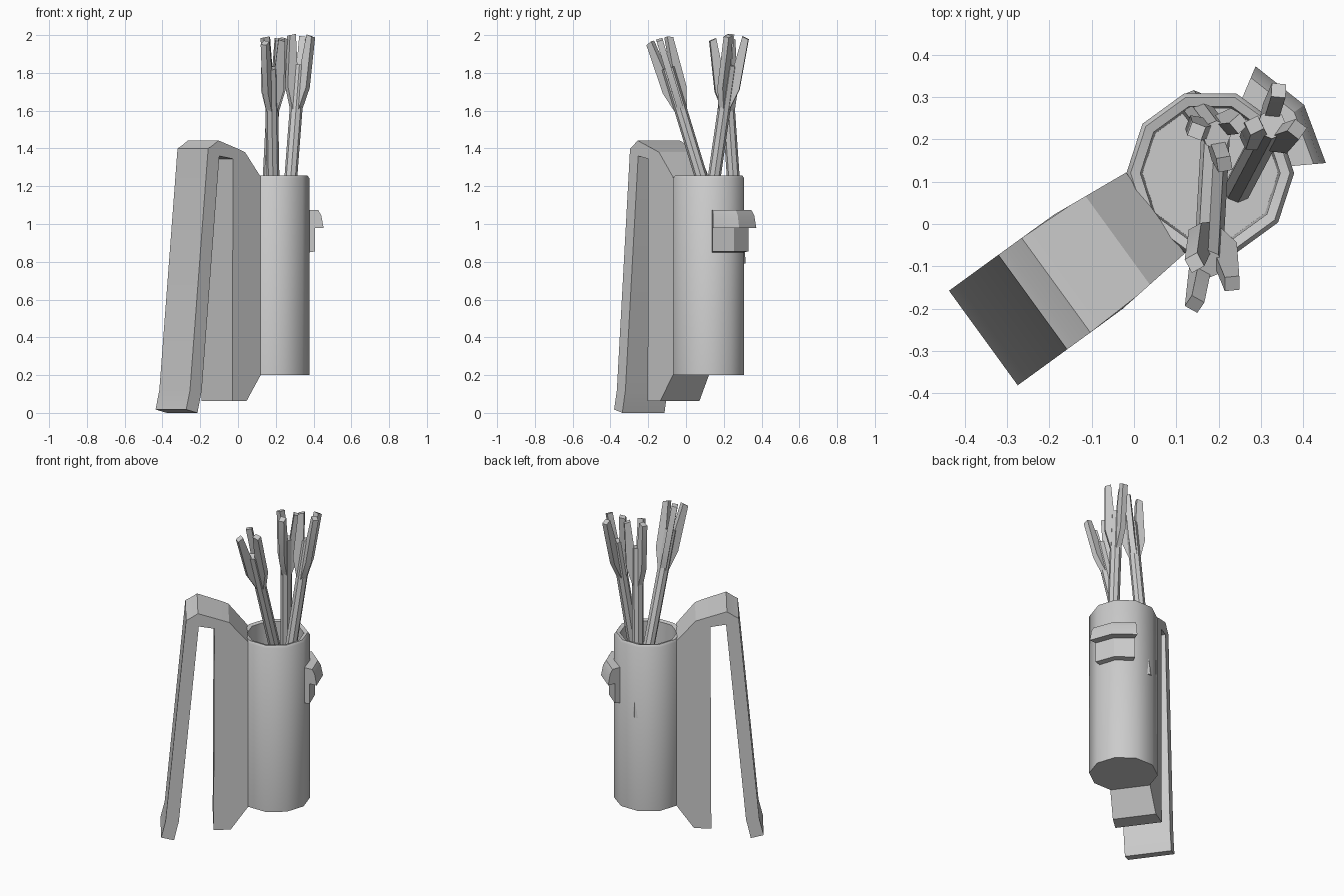
import bpy, bmesh, math
from mathutils import Vector, Matrix

if "Cube" in bpy.data.objects:
    bpy.data.objects.remove(bpy.data.objects["Cube"])

C = Vector((0.18, 0.12, 0))          # quiver axis
ANG = math.radians(216)              # direction the belt hook points
D = Vector((math.cos(ANG), math.sin(ANG), 0))
P = Vector((-D.y, D.x, 0))


def finish(name, bm, angle=40):
    bmesh.ops.recalc_face_normals(bm, faces=bm.faces)
    me = bpy.data.meshes.new(name)
    bm.to_mesh(me)
    bm.free()
    ob = bpy.data.objects.new(name, me)
    bpy.context.collection.objects.link(ob)
    bpy.ops.object.select_all(action='DESELECT')
    ob.select_set(True)
    bpy.context.view_layer.objects.active = ob
    bpy.ops.object.shade_smooth_by_angle(angle=math.radians(angle))
    return ob


def loft(bm, rings, closed=False):
    """Bridge matching vertex loops; cap the ends unless closed."""
    vs = [[bm.verts.new(p) for p in r] for r in rings]
    n = len(vs[0])
    pairs = list(zip(vs, vs[1:])) + ([(vs[-1], vs[0])] if closed else [])
    for a, b in pairs:
        for i in range(n):
            j = (i + 1) % n
            bm.faces.new((a[i], a[j], b[j], b[i]))
    if not closed:
        bm.faces.new(vs[0])
        bm.faces.new(vs[-1])


def circle(r, z, n, centre=Vector()):
    return [centre + Vector((r * math.cos(2 * math.pi * i / n),
                             r * math.sin(2 * math.pi * i / n), z)) for i in range(n)]


# Ten-sided tube with a recessed floor
bm = bmesh.new()
tube = [(0.198, 0.2), (0.198, 1.242), (0.188, 1.256), (0.165, 1.25), (0.16, 0.8)]
loft(bm, [circle(r, z, 10, C) for r, z in tube])
finish("quiver_tube", bm)

# Belt hook: side profile (distance from axis, height) given width across
hook = [(0.16, 0.2), (0.26, 0.062), (0.36, 0.062), (0.355, 1.345), (0.445, 1.36),
        (0.56, 0.12), (0.588, 0.0), (0.662, 0.018), (0.637, 0.12), (0.518, 1.4),
        (0.495, 1.412), (0.45, 1.442), (0.31, 1.395), (0.27, 1.38), (0.16, 1.25)]


def half_width(s):
    return 0.118 + 0.02 * min(1, max(0, (s - 0.16) / 0.2))


bm = bmesh.new()
loft(bm, [[C + D * s + P * (k * half_width(s)) + Vector((0, 0, z)) for s, z in hook]
          for k in (-1, 1)])
finish("belt_hook", bm, 25)

# Clasp bent around the outer corner of the tube
clasp = [(0.17, 0.845), (0.228, 0.855), (0.228, 0.98), (0.274, 0.98),
         (0.262, 1.045), (0.245, 1.075), (0.17, 1.075)]
bm = bmesh.new()
loft(bm, [[C + Vector((r * math.cos(a), r * math.sin(a), z)) for r, z in clasp]
          for a in map(math.radians, (5, 36, 67))])
finish("clasp", bm, 25)


# Arrows: tapered-nock shaft plus three fletchings, leaned into place
FIN = [(-0.26, 0.02), (-0.12, 0.066), (0.15, 0.076), (0.162, 0.042), (0.0, 0.02)]


def arrow(name, mouth, cap, fin_angle):
    mouth, cap = Vector(mouth), Vector(cap)
    axis = (cap - mouth).normalized()
    length = (cap.z - 0.79) / axis.z
    bm = bmesh.new()
    loft(bm, [circle(0.034, -length, 8), circle(0.034, 0, 8)])
    for k in range(3):
        a = math.radians(fin_angle + 120 * k)
        out = Vector((math.cos(a), math.sin(a), 0))
        side = Vector((-out.y, out.x, 0))
        loft(bm, [[out * r + side * t + Vector((0, 0, z)) for z, r in FIN]
                  for t in (-0.017, 0.017)])
    lean = Vector((0, 0, 1)).rotation_difference(axis).to_matrix().to_4x4()
    bm.transform(Matrix.Translation(cap) @ lean)
    return finish(name, bm, 30)


arrow("arrow_front", (0.185, 0.08, 1.25), (0.175, -0.095, 1.825), 0)
arrow("arrow_back", (0.165, 0.25, 1.25), (0.195, 0.21, 1.825), 40)
arrow("arrow_right", (0.28, 0.15, 1.25), (0.325, 0.235, 1.84), 85)
